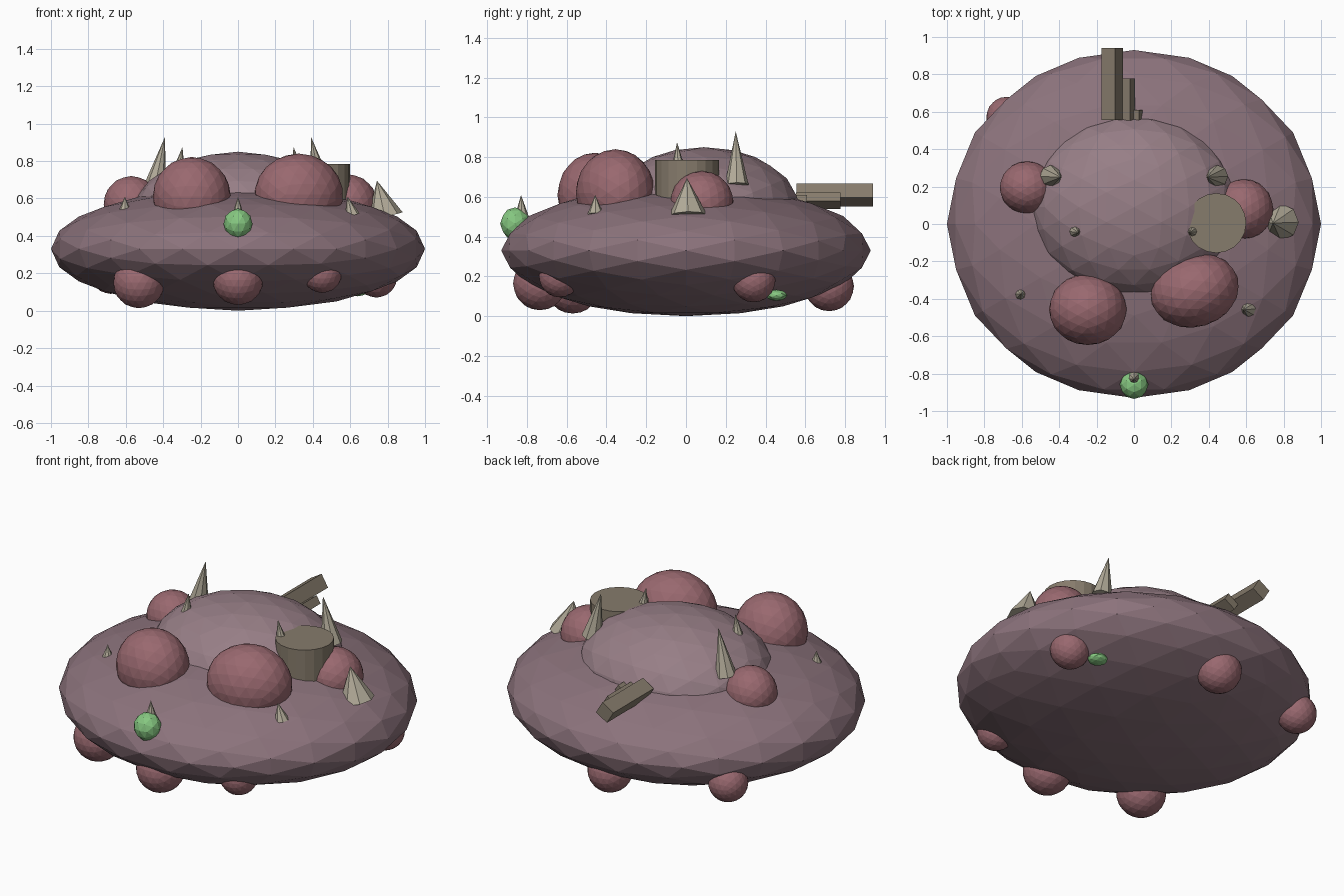
import bpy, bmesh
from math import radians, pi
from mathutils import Matrix, Vector

if "Cube" in bpy.data.objects:
    bpy.data.objects.remove(bpy.data.objects["Cube"])


def mat(name, rgb):
    m = bpy.data.materials.new(name)
    m.diffuse_color = (*rgb, 1)
    m.use_nodes = True
    m.node_tree.nodes["Principled BSDF"].inputs["Base Color"].default_value = m.diffuse_color
    return m


HULL = mat("hull", (0.26, 0.17, 0.20))
DOME = mat("dome", (0.31, 0.21, 0.24))
LUMP = mat("lump", (0.32, 0.14, 0.16))
HORN = mat("horn", (0.45, 0.41, 0.32))
METAL = mat("metal", (0.24, 0.20, 0.15))
GREEN = mat("green", (0.24, 0.58, 0.22))


def finish(name, bm, material):
    me = bpy.data.meshes.new(name)
    bm.to_mesh(me)
    bm.free()
    ob = bpy.data.objects.new(name, me)
    me.materials.append(material)
    bpy.context.collection.objects.link(ob)
    return ob


# icosphere turned so that edge midpoints sit on the axes
TURN = Matrix.Rotation(pi / 2, 4, 'Z') @ Matrix.Rotation(radians(31.717), 4, 'Y')


def blob(name, loc, radii, material, sub=3, spin=0.0):
    bm = bmesh.new()
    bmesh.ops.create_icosphere(bm, subdivisions=sub, radius=1)
    # choose the turn direction that puts a vertex at the pole
    turn = TURN
    if max((TURN @ v.co).z for v in bm.verts) < 0.9999:
        turn = Matrix.Rotation(pi / 2, 4, 'Z') @ Matrix.Rotation(radians(-31.717), 4, 'Y')
    m = (Matrix.Translation(loc) @ Matrix.Rotation(spin, 4, 'Z')
         @ Matrix.Diagonal((*radii, 1)) @ turn)
    bm.transform(m)
    return finish(name, bm, material)


def cone(name, base, tip, r, material, r_top=0.0, sides=8):
    base, tip = Vector(base), Vector(tip)
    axis = tip - base
    bm = bmesh.new()
    bmesh.ops.create_cone(bm, cap_ends=True, segments=sides, radius1=r,
                          radius2=r_top, depth=axis.length)
    rot = Vector((0, 0, 1)).rotation_difference(axis).to_matrix().to_4x4()
    bm.transform(Matrix.Translation((base + tip) / 2) @ rot)
    return finish(name, bm, material)


def plank(name, loc, size, roll, material):
    bm = bmesh.new()
    bmesh.ops.create_cube(bm, size=1)
    bm.transform(Matrix.Translation(loc) @ Matrix.Rotation(roll, 4, 'Y')
                 @ Matrix.Diagonal((*size, 1)))
    return finish(name, bm, material)


# main saucer body and raised back dome
blob("body", (0, 0, 0.33), (1.0, 0.93, 0.33), HULL)
blob("back_dome", (0, 0.09, 0.52), (0.56, 0.49, 0.33), DOME)

# growths on the upper side
blob("upper_lump_front_left", (-0.247, -0.457, 0.61), (0.208, 0.19, 0.212), LUMP)
blob("upper_lump_front_right", (0.325, -0.355, 0.62), (0.24, 0.195, 0.22), LUMP, spin=0.3)
blob("upper_lump_right", (0.585, 0.08, 0.57), (0.16, 0.16, 0.16), LUMP)
blob("upper_lump_left", (-0.57, 0.195, 0.57), (0.148, 0.14, 0.15), LUMP)

# growths around the underside
under = [((0, -0.735, 0.165), 0.135), ((-0.53, -0.57, 0.15), 0.137),
         ((0.45, -0.635, 0.20), 0.105), ((0.74, 0.34, 0.18), 0.11),
         ((0, 0.72, 0.15), 0.125), ((-0.68, 0.57, 0.20), 0.11)]
for i, (loc, r) in enumerate(under):
    blob(f"under_lump_{i + 1}", loc, (r, r, r), LUMP)

# glowing green ball in front and flat green patch below
blob("front_green_ball", (0, -0.86, 0.465), (0.077, 0.075, 0.082), GREEN, sub=2)
blob("under_green_patch", (0.64, 0.455, 0.105), (0.055, 0.055, 0.028), GREEN, sub=2)

# paired horns on the dome
for side, s in (("left", -1), ("right", 1)):
    cone(f"tall_horn_{side}", (s * 0.445, 0.255, 0.66), (s * 0.39, 0.25, 0.93), 0.06, HORN)
    cone(f"short_horn_{side}", (s * 0.315, -0.04, 0.76), (s * 0.297, -0.045, 0.875), 0.03, HORN)

# single horns on the body
cone("side_horn", (0.785, 0.01, 0.505), (0.743, 0.005, 0.695), 0.098, HORN)
cone("front_right_horn", (0.61, -0.455, 0.51), (0.585, -0.457, 0.61), 0.042, HORN)
cone("front_left_horn", (-0.605, -0.375, 0.54), (-0.605, -0.375, 0.61), 0.03, HORN)
cone("front_horn", (0, -0.825, 0.47), (0, -0.83, 0.61), 0.045, HORN)

# drum-shaped chimney
cone("chimney", (0.44, 0.005, 0.50), (0.44, 0.005, 0.785), 0.16, METAL, r_top=0.16, sides=20)

# stacked beams sticking out behind
roll = radians(-31)
plank("long_beam", (-0.117, 0.748, 0.61), (0.085, 0.385, 0.083), roll, METAL)
plank("middle_beam", (-0.042, 0.665, 0.58), (0.08, 0.225, 0.05), roll, METAL)
plank("short_beam", (0.01, 0.58, 0.578), (0.06, 0.06, 0.04), roll, METAL)
